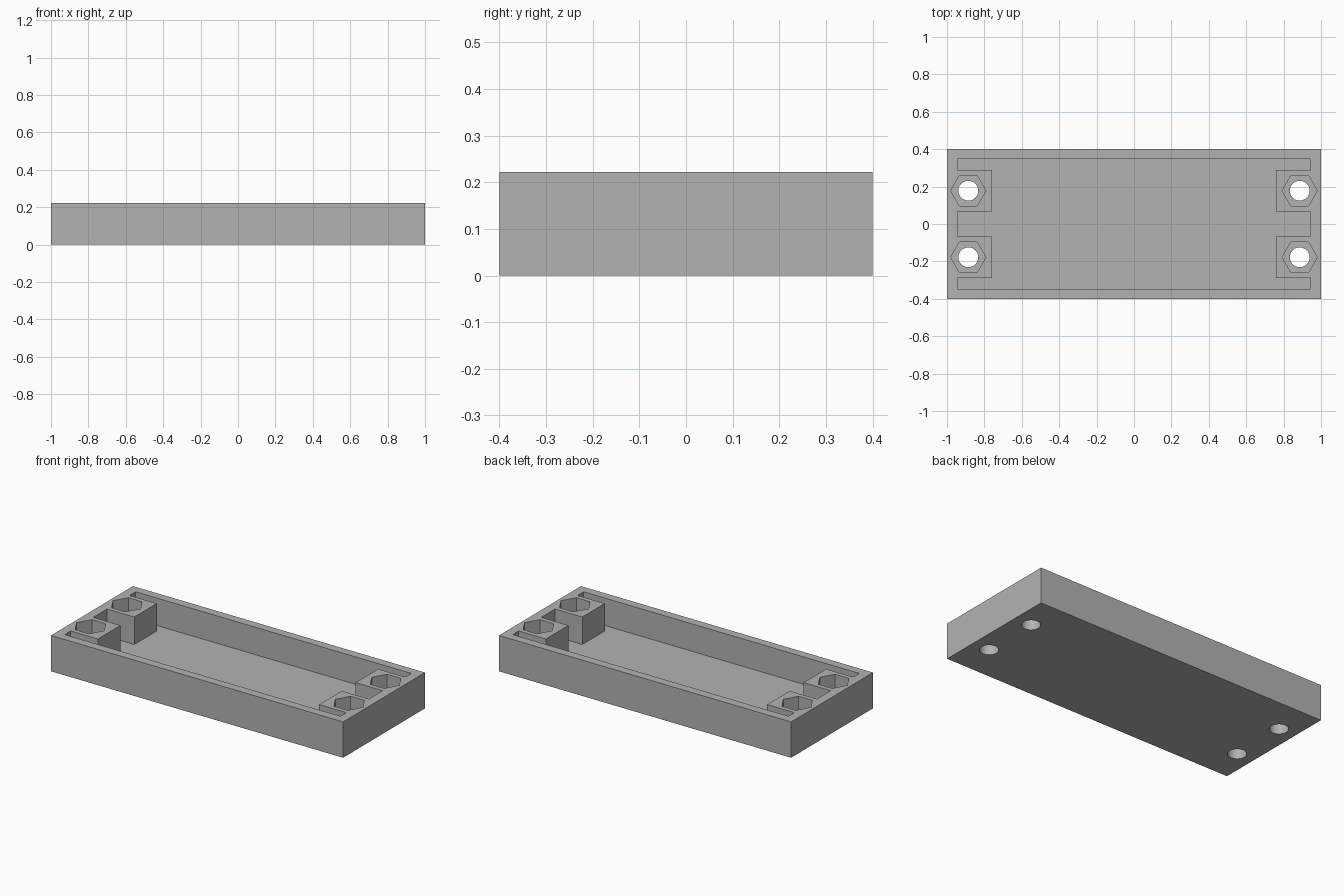
import bpy

if "Cube" in bpy.data.objects:
    bpy.data.objects.remove(bpy.data.objects["Cube"], do_unlink=True)

HEIGHT, FLOOR, POCKET = 0.222, 0.052, 0.08
HOLE_X, HOLE_Y = 0.886, 0.178
CORNERS = [(sx * HOLE_X, sy * HOLE_Y) for sx in (-1, 1) for sy in (-1, 1)]

grey = bpy.data.materials.new("plain grey")
grey.use_nodes = True
colour = (0.45, 0.45, 0.45, 1)
grey.diffuse_color = colour
grey.node_tree.nodes["Principled BSDF"].inputs["Base Color"].default_value = colour


def box(name, x0, x1, y0, y1, z0, z1):
    bpy.ops.mesh.primitive_cube_add(
        size=1, location=((x0 + x1) / 2, (y0 + y1) / 2, (z0 + z1) / 2))
    ob = bpy.context.object
    ob.name = name
    ob.scale = (x1 - x0, y1 - y0, z1 - z0)
    bpy.ops.object.transform_apply(location=True, rotation=False, scale=True)
    return ob


def prism(name, sides, radius, x, y, z0, z1):
    bpy.ops.mesh.primitive_cylinder_add(
        vertices=sides, radius=radius, depth=z1 - z0, location=(x, y, (z0 + z1) / 2))
    ob = bpy.context.object
    ob.name = name
    # Turn the prism so two corners point along x
    ob.rotation_euler.z = 1.5707963
    bpy.ops.object.transform_apply(location=True, rotation=True, scale=True)
    return ob


def subtract(target, cutter):
    cutter.hide_render = True
    mod = target.modifiers.new("cut", "BOOLEAN")
    mod.operation = "DIFFERENCE"
    mod.solver = "EXACT"
    mod.object = cutter
    bpy.context.view_layer.objects.active = target
    bpy.ops.object.modifier_apply(modifier=mod.name)
    bpy.data.objects.remove(cutter, do_unlink=True)


# Solid tray body
tray = box("tray", -1, 1, -0.4, 0.4, 0, HEIGHT)

# Cavity, notched so four mounting blocks stay standing at the ends
cavity = box("cavity_cutter", -0.944, 0.944, -0.347, 0.347, FLOOR, 0.4)
for x, y in CORNERS:
    near, far = (0.758, 1.1) if x > 0 else (-1.1, -0.758)
    subtract(cavity, box("block_shape", near, far, y - 0.11, y + 0.11, 0, 0.5))
subtract(tray, cavity)

# Hexagonal nut pockets with round screw holes through the bottom
for x, y in CORNERS:
    subtract(tray, prism("nut_pocket_cutter", 6, 0.094, x, y, POCKET, 0.4))
    subtract(tray, prism("screw_hole_cutter", 40, 0.053, x, y, -0.1, 0.3))

tray.data.materials.clear()
tray.data.materials.append(grey)
for face in tray.data.polygons:
    face.material_index = 0

bpy.ops.object.select_all(action="DESELECT")
tray.select_set(True)
bpy.context.view_layer.objects.active = tray
bpy.ops.object.shade_smooth_by_angle(angle=0.5)
